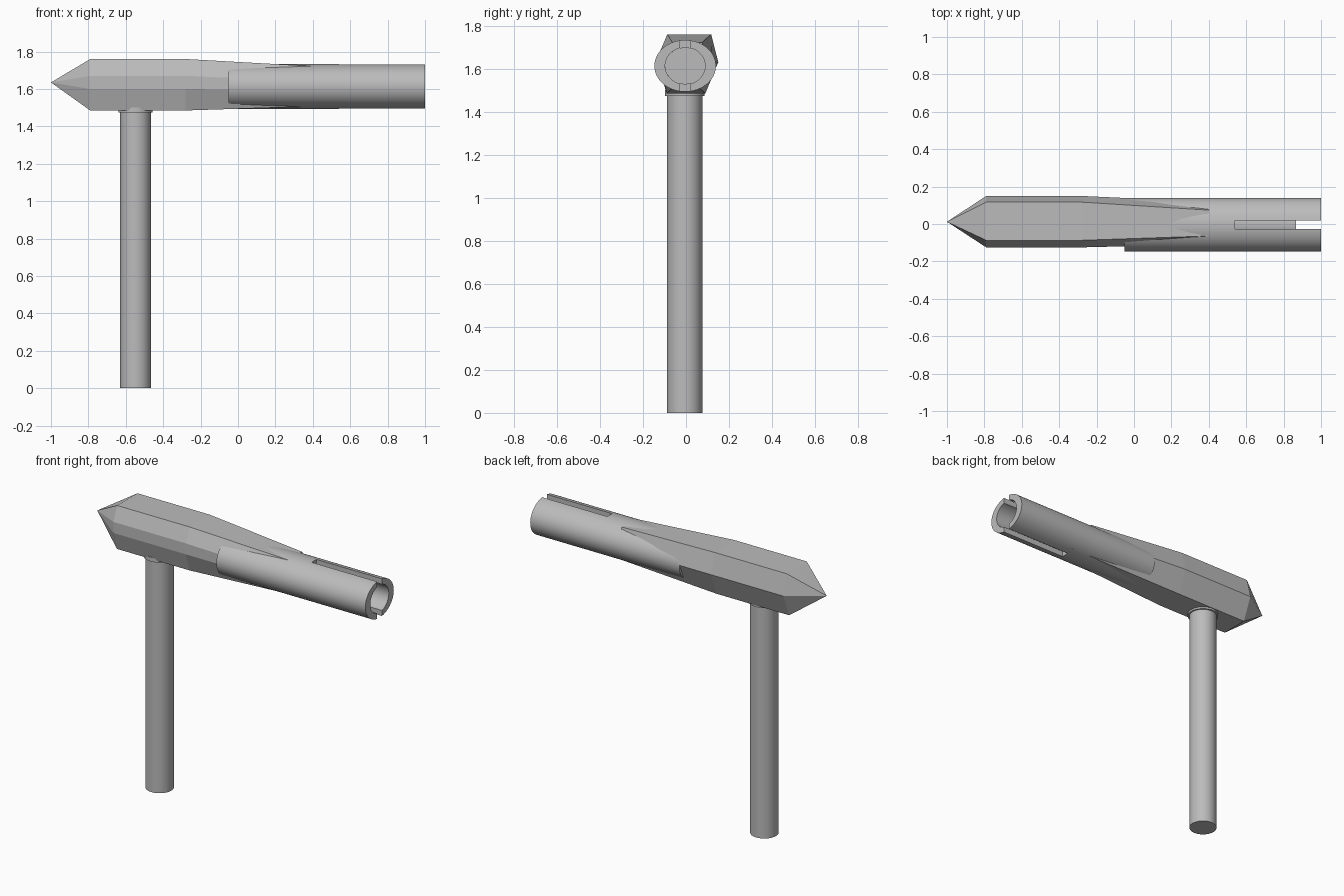
import bpy, bmesh
from math import pi, cos, sin, acos, radians

old = bpy.data.objects.get("Cube")
if old:
    bpy.data.objects.remove(old)

metal = bpy.data.materials.new("grey_metal")
metal.use_nodes = True
metal.diffuse_color = (0.5, 0.5, 0.5, 1)
metal.node_tree.nodes["Principled BSDF"].inputs["Base Color"].default_value = (0.5, 0.5, 0.5, 1)

TUBE_Y, TUBE_Z = -0.004, 1.613
OUTER = (0.143, 0.12)
BORE = (0.093, 0.086)
SLOT = 0.024


def loft(name, rings, smooth=False):
    """Skin matching rings of points and cap both ends; a one-point ring makes a tip."""
    bm = bmesh.new()
    loops = [[bm.verts.new(p) for p in ring] for ring in rings]
    for a, b in zip(loops, loops[1:]):
        n = max(len(a), len(b))
        for i in range(n):
            j = (i + 1) % n
            if len(a) == 1:
                bm.faces.new((a[0], b[j], b[i]))
            else:
                bm.faces.new((a[i], a[j], b[j], b[i]))
    for end in (loops[0], loops[-1]):
        if len(end) > 2:
            bm.faces.new(end)
    bmesh.ops.recalc_face_normals(bm, faces=bm.faces)
    mesh = bpy.data.meshes.new(name)
    bm.to_mesh(mesh)
    bm.free()
    mesh.materials.append(metal)
    obj = bpy.data.objects.new(name, mesh)
    bpy.context.collection.objects.link(obj)
    if smooth:
        bpy.ops.object.select_all(action='DESELECT')
        obj.select_set(True)
        bpy.context.view_layer.objects.active = obj
        bpy.ops.object.shade_smooth_by_angle(angle=radians(30))
    return obj


def arc(radii, start, end, count):
    """Points (y, z) on the oval around the tube axis."""
    angles = [start + (end - start) * i / count for i in range(count + 1)]
    return [(TUBE_Y + radii[0] * cos(t), TUBE_Z + radii[1] * sin(t)) for t in angles]


def along_x(profile, *stations):
    return [[(x, y, z) for y, z in profile] for x in stations]


def round_post(name, radius, bottom, top):
    ring = [(-0.548 + radius * cos(i * pi / 24), -0.006 + radius * sin(i * pi / 24))
            for i in range(48)]
    loft(name, [[(x, y, z) for x, y in ring] for z in (bottom, top)], smooth=True)


# Faceted head: pointed tip, straight block, taper into the tube
block = [(-0.087, 1.76), (0.117, 1.76), (0.15, 1.63), (0.09, 1.485),
         (-0.09, 1.485), (-0.125, 1.60), (-0.125, 1.67)]
neck = [(-0.064, 1.722), (0.074, 1.722), (0.118, 1.613), (0.065, 1.507),
        (-0.065, 1.507), (-0.108, 1.59), (-0.108, 1.64)]
loft("faceted_head", [[(-1, 0.012, 1.635)]] + along_x(block, -0.79, -0.28)
     + along_x(neck, 0.4))

# Oval tube behind the slots
loft("tube", along_x(arc(OUTER, 0, 2 * pi, 64)[:-1], -0.05, 0.54), smooth=True)

# Two curved jaws, separated by the upper and lower slots
for name, turn in (("rear_jaw", 0), ("front_jaw", pi)):
    out_a, in_a = (pi / 2 - acos(1 - 0) - (pi / 2 - acos(SLOT / r[0])) for r in (OUTER, BORE))
    profile = (arc(OUTER, turn - out_a, turn + out_a, 30)
               + arc(BORE, turn + in_a, turn - in_a, 30))
    loft(name, along_x(profile, 0.54, 1), smooth=True)

# Core closing the bore a short way in from the open end
loft("bore_core", along_x(arc(BORE, 0, 2 * pi, 48)[:-1], 0.53, 0.865), smooth=True)

# Handle and its collar under the head
round_post("handle", 0.082, 0, 1.5)
round_post("handle_collar", 0.092, 1.473, 1.5)
